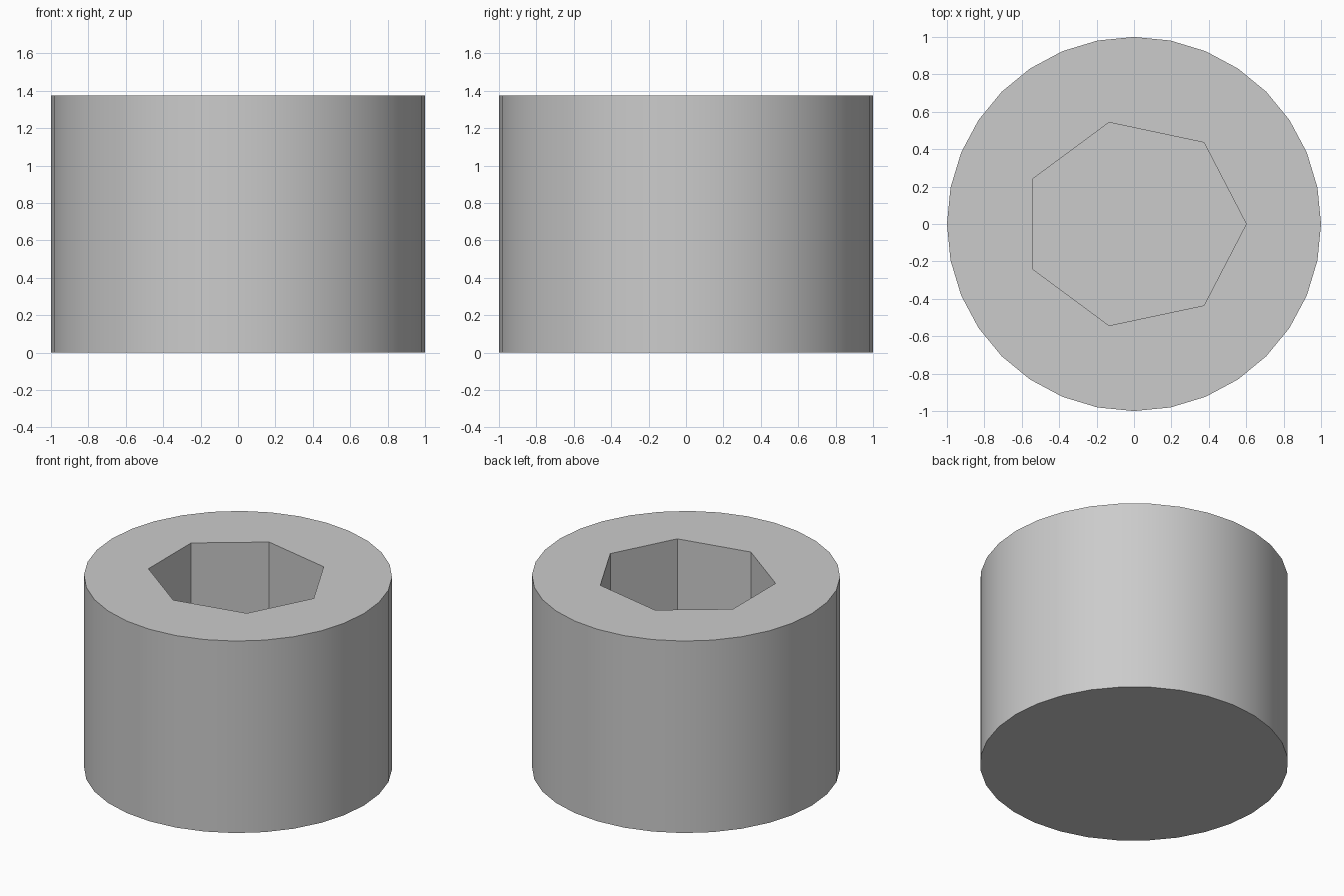
import bpy
import bmesh
import math

if "Cube" in bpy.data.objects:
    bpy.data.objects.remove(bpy.data.objects["Cube"], do_unlink=True)

HEIGHT = 1.375
SOCKET_FLOOR = 0.69

# Plain grey metal
grey = bpy.data.materials.new("grey_metal")
grey.use_nodes = True
colour = (0.6, 0.6, 0.6, 1.0)
grey.diffuse_color = colour
grey.node_tree.nodes["Principled BSDF"].inputs["Base Color"].default_value = colour


def ring(bm, count, rx, ry, z):
    """Closed loop of vertices around the z axis."""
    angles = [math.tau * i / count for i in range(count)]
    return [bm.verts.new((rx * math.cos(a), ry * math.sin(a), z)) for a in angles]


def walls(bm, lower, upper):
    """Bridge two equal loops with quads."""
    n = len(lower)
    return [bm.faces.new((lower[i], lower[(i + 1) % n], upper[(i + 1) % n], upper[i]))
            for i in range(n)]


def loop_edges(bm, loop):
    return [bm.edges.get((v, loop[(i + 1) % len(loop)])) for i, v in enumerate(loop)]


bm = bmesh.new()

# Outer cylinder wall and base
base = ring(bm, 32, 1.0, 1.0, 0.0)
rim = ring(bm, 32, 1.0, 1.0, HEIGHT)
walls(bm, base, rim)
bm.faces.new(base[::-1])

# Seven-sided blind socket, slightly squeezed front to back
floor = ring(bm, 7, 0.6, 0.557, SOCKET_FLOOR)
mouth = ring(bm, 7, 0.6, 0.557, HEIGHT)
walls(bm, mouth, floor)
bm.faces.new(floor)

# Flat top between rim and socket mouth
bmesh.ops.triangle_fill(bm, use_beauty=True, normal=(0, 0, 1),
                        edges=loop_edges(bm, rim) + loop_edges(bm, mouth))
bmesh.ops.recalc_face_normals(bm, faces=bm.faces)

mesh = bpy.data.meshes.new("socket_head")
bm.to_mesh(mesh)
bm.free()
mesh.materials.append(grey)

head = bpy.data.objects.new("socket_head", mesh)
bpy.context.collection.objects.link(head)

# Smooth outer wall, crisp rims and socket corners
bpy.ops.object.select_all(action="DESELECT")
head.select_set(True)
bpy.context.view_layer.objects.active = head
bpy.ops.object.shade_smooth_by_angle(angle=math.radians(30))
